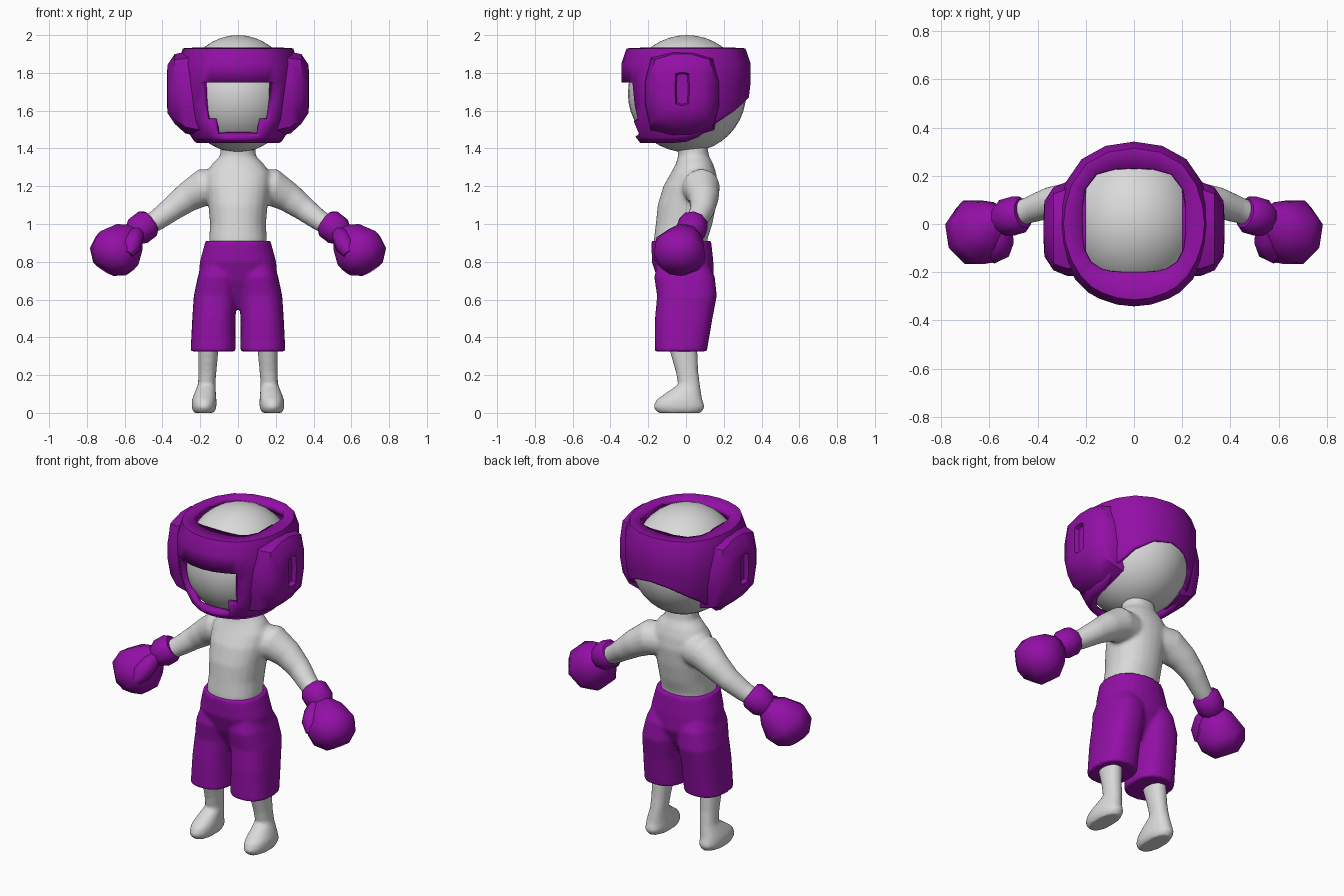
import bpy, bmesh, math
from mathutils import Vector

if "Cube" in bpy.data.objects:
    bpy.data.objects.remove(bpy.data.objects["Cube"])


def material(name, rgb):
    m = bpy.data.materials.new(name)
    m.diffuse_color = (*rgb, 1)
    m.use_nodes = True
    m.node_tree.nodes["Principled BSDF"].inputs["Base Color"].default_value = m.diffuse_color
    return m


SKIN = material("pale grey", (0.70, 0.70, 0.70))
PURPLE = material("purple", (0.29, 0.005, 0.38))


def ring(c, u, v, ru, rv, n, p=2.0):
    """Superellipse cross-section around c in the plane of u and v."""
    pts = []
    for i in range(n):
        a = 2 * math.pi * (i + 0.5) / n
        s, k = math.sin(a), math.cos(a)
        r = (abs(s) ** p + abs(k) ** p) ** (-1 / p)
        pts.append(Vector(c) + u * (ru * r * k) + v * (rv * r * s))
    return pts


def loft(bm, rings):
    """Closed skin through rings of equal length."""
    vs = [[bm.verts.new(q) for q in r] for r in rings]
    n = len(vs[0])
    faces = [bm.faces.new((a[i], a[(i + 1) % n], b[(i + 1) % n], b[i]))
             for a, b in zip(vs, vs[1:]) for i in range(n)]
    faces += [bm.faces.new(vs[0][::-1]), bm.faces.new(vs[-1])]
    bmesh.ops.recalc_face_normals(bm, faces=faces)


def stack(bm, rows, n=20, p=2.0):
    """Vertical loft: rows of (z, x centre, y centre, x radius, y radius)."""
    X, Y = Vector((1, 0, 0)), Vector((0, 1, 0))
    loft(bm, [ring((x, y, z), X, Y, rx, ry, n, p) for z, x, y, rx, ry in rows])


def tube(bm, path, n):
    """Loft along a path of (x, y, z, radius)."""
    pts = [Vector(q[:3]) for q in path]
    rings = []
    for i, q in enumerate(path):
        t = (pts[min(i + 1, len(pts) - 1)] - pts[max(i - 1, 0)]).normalized()
        u = (Vector((0, 1, 0)) - t * t.y).normalized()
        rings.append(ring(pts[i], u, t.cross(u), q[3], q[3], n))
    loft(bm, rings)


def finish(name, bm, mat, angle=40):
    me = bpy.data.meshes.new(name)
    bm.to_mesh(me)
    bm.free()
    ob = bpy.data.objects.new(name, me)
    bpy.context.collection.objects.link(ob)
    me.materials.append(mat)
    bpy.ops.object.select_all(action='DESELECT')
    ob.select_set(True)
    bpy.context.view_layer.objects.active = ob
    bpy.ops.object.shade_smooth_by_angle(angle=math.radians(angle))
    return ob


def fuse(ob, voxel, smooth):
    """Blend overlapping volumes into one soft skin."""
    r = ob.modifiers.new("fuse", 'REMESH')
    r.mode, r.voxel_size, r.use_smooth_shade = 'VOXEL', voxel, True
    s = ob.modifiers.new("soften", 'SMOOTH')
    s.factor, s.iterations = 0.5, smooth


def flip(path, s):
    return [(s * q[0], *q[1:]) for q in path]


# Body: torso with neck, arms, and legs with feet
bm = bmesh.new()
stack(bm, [(0.82, 0, -.03, .15, .14), (0.92, 0, -.028, .153, .142), (1.0, 0, -.01, .148, .15),
           (1.1, 0, .005, .157, .155), (1.2, 0, .025, .17, .145), (1.27, 0, .04, .168, .12),
           (1.32, 0, .045, .135, .098), (1.36, 0, .04, .095, .082), (1.43, 0, .03, .09, .08)], 24, 2.2)
arm = [(.08, .07, 1.2, .09), (.18, .08, 1.195, .1), (.27, .095, 1.14, .08),
       (.35, .088, 1.08, .066), (.43, .06, 1.02, .056), (.51, .03, .97, .05)]
leg = [(0, .18, -.035, .055, .115), (.03, .18, -.037, .066, .138), (.07, .179, -.035, .065, .122),
       (.11, .173, -.01, .056, .09), (.15, .166, .016, .046, .058), (.22, .162, .005, .048, .06),
       (.34, .157, -.015, .054, .075), (.42, .15, -.015, .06, .08)]
for s in (-1, 1):
    tube(bm, flip(arm, s), 16)
    stack(bm, [(z, s * x, y, rx, ry) for z, x, y, rx, ry in leg], 20, 2.2)
fuse(finish("body", bm, SKIN), 0.011, 6)

# Head
bm = bmesh.new()
bmesh.ops.create_uvsphere(bm, u_segments=32, v_segments=20, radius=1)
for v in bm.verts:
    v.co = Vector((v.co.x * .292, v.co.y * .313 + .005, v.co.z * .31 + 1.69))
finish("head", bm, SKIN)

# Shorts: hips fused with two wide legs
bm = bmesh.new()
stack(bm, [(.91, 0, -.025, .172, .158), (.8, 0, -.018, .202, .163), (.7, 0, 0, .21, .148),
           (.62, 0, .002, .16, .11), (.55, 0, 0, .07, .07)], 28, 2.3)
for s in (-1, 1):
    stack(bm, [(.325, s * .132, -.028, .119, .138), (.5, s * .128, -.012, .114, .152),
               (.62, s * .118, .005, .116, .158), (.72, s * .105, -.008, .108, .16),
               (.8, s * .095, -.018, .09, .13)], 28, 2.5)
fuse(finish("shorts", bm, PURPLE), 0.01, 4)

# Gloves: mitt, thumb and cuff on each hand
mitt = [(.55, .02, .95, .06), (.585, 0, .92, .105), (.64, -.03, .86, .145),
        (.68, -.05, .81, .13), (.71, -.06, .765, .07)]
thumb = [(.53, -.02, .96, .03), (.545, -.06, .93, .05), (.565, -.11, .885, .052),
         (.585, -.14, .84, .028)]
cuff = [(.46, .045, 1.015, .062), (.478, .04, 1.002, .08), (.53, .025, .962, .08),
        (.555, .015, .94, .06)]
for side, s in (("right", -1), ("left", 1)):
    for part, path, n in (("mitt", mitt, 8), ("thumb", thumb, 7), ("cuff", cuff, 10)):
        bm = bmesh.new()
        tube(bm, flip(path, s), n)
        finish(f"{side}_glove_{part}", bm, PURPLE, 50)

# Headgear shell: columns as (angle from the front, radius, lower edge height)
half = [(0, .342, 1.43), (12, .342, 1.43), (25, .342, 1.43), (34, .342, 1.43), (46, .336, 1.43),
        (60, .326, 1.43), (75, .32, 1.43), (90, .318, 1.435), (105, .32, 1.46), (122, .332, 1.53),
        (141, .346, 1.595), (160, .345, 1.65), (180, .342, 1.67)]
cols = half + [(360 - a, r, z) for a, r, z in half[-2:0:-1]]
fractions = (0, .1, .36, .62, 1)
profile = [(1.43, .71), (1.46, .78), (1.54, .89), (1.63, .96), (1.75, 1.0), (1.85, 1.0), (1.93, .92)]


def fullness(z):
    for (a, fa), (b, fb) in zip(profile, profile[1:]):
        if z <= b:
            return fa + (fb - fa) * max(0, z - a) / (b - a)
    return profile[-1][1]


bm = bmesh.new()
grid = []
for a, r, zb in cols:
    s, c = math.sin(math.radians(a)), math.cos(math.radians(a))
    col = []
    for z in [zb + (1.75 - zb) * f for f in fractions] + [1.85, 1.93]:
        k = r * fullness(z)
        col.append(bm.verts.new((k * s, -k * c, z)))
    k = .215 * (abs(s) ** 3.5 + abs(c) ** 3.5) ** (-1 / 3.5)      # squarish crown opening
    col.append(bm.verts.new((k * s, .015 - k * c, 1.935)))
    grid.append(col)
for i, col in enumerate(grid):
    j = (i + 1) % len(grid)
    mid = (cols[i][0] + (cols[j][0] or 360)) / 2
    off = min(mid, 360 - mid)
    for k in range(len(col) - 1):
        # face opening, narrowed by cheek pads low down
        if (off < 34 and k in (2, 3)) or (off < 25 and k == 1):
            continue
        nxt = grid[j]
        bm.faces.new((col[k], nxt[k], nxt[k + 1], col[k + 1]))
gear = finish("headgear_shell", bm, PURPLE, 45)
sol = gear.modifiers.new("padding", 'SOLIDIFY')
sol.thickness, sol.offset = 0.04, -1

# Ear pads with a slot: steps as (x, y half size, z half size)
steps = [(.2, .2, .235), (.28, .195, .215), (.335, .172, .185), (.372, .115, .13),
         (.376, .038, .088), (.352, .03, .08)]
for side, s in (("right", -1), ("left", 1)):
    bm = bmesh.new()
    loft(bm, [ring((s * x, -.02, 1.715 - (.02 if x < .3 else 0)), Vector((0, 1, 0)),
                   Vector((0, 0, 1)), ry, rz, 12, 4 if ry > .1 else 8)
              for x, ry, rz in steps])
    finish(f"{side}_ear_pad", bm, PURPLE, 35)
